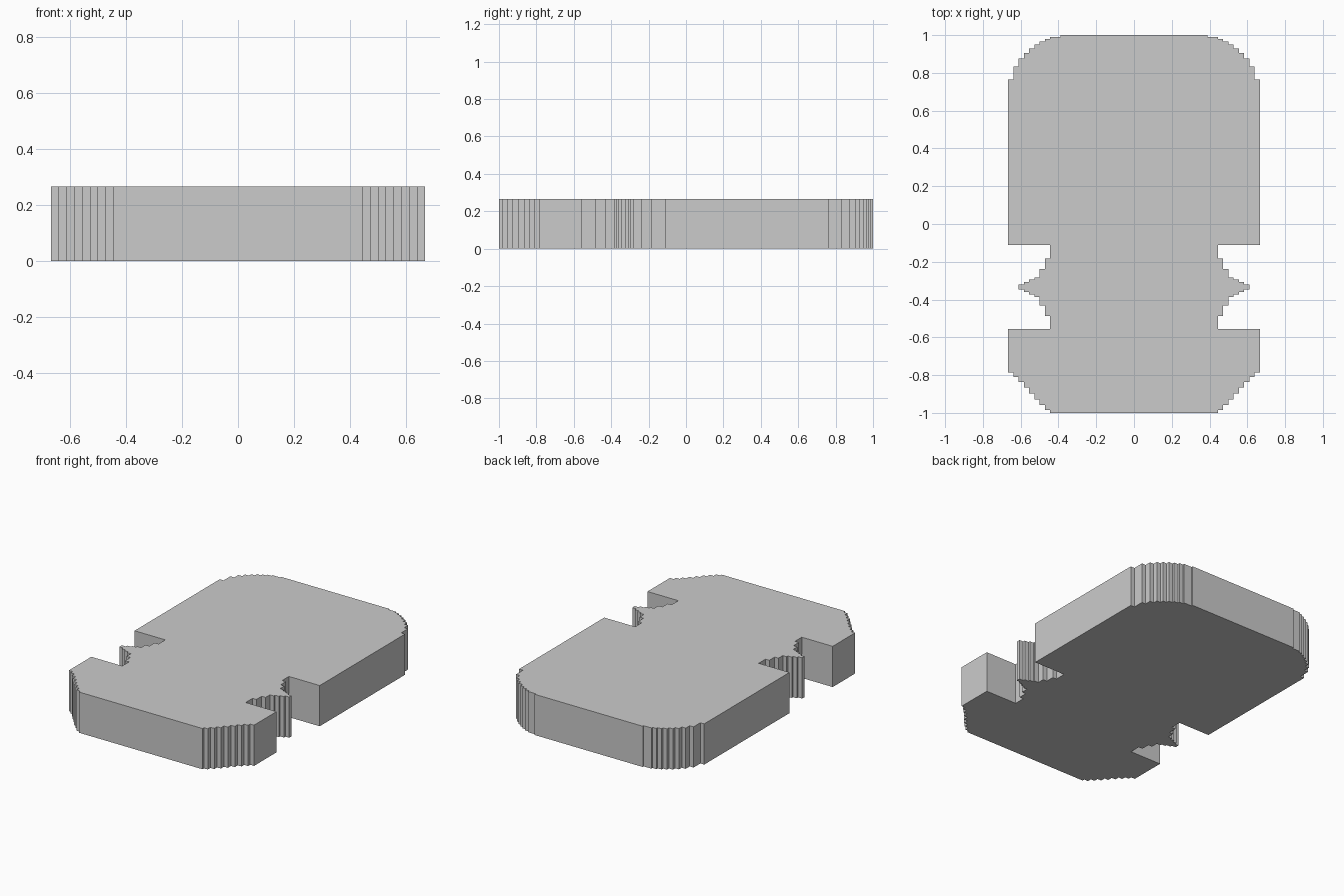
import bpy, bmesh

if "Cube" in bpy.data.objects:
    bpy.data.objects.remove(bpy.data.objects["Cube"])

CELL = 2 / 72      # width of one outline step
HEIGHT = 0.265
NOTCH_Y = -0.334   # centre line of the side notches


def staircase(start_col, start_y, steps):
    """Go up the right side: each step is (y to rise to, new column there)."""
    pts = [(start_col * CELL, start_y)]
    for y, col in steps:
        pts.append((pts[-1][0], y))
        pts.append((col * CELL, y))
    return pts


# Lower chamfered corner
steps = [(y, 17 + i) for i, y in enumerate(
    (-0.985, -0.958, -0.930, -0.898, -0.866, -0.836, -0.809, -0.787))]

# Side notch with a pointed tooth, symmetric about its centre line
tooth = [(0.222, 16), (0.152, 17), (0.097, 18), (0.052, 19),
         (0.040, 20), (0.027, 21), (0.013, 22)]
steps += [(NOTCH_Y - d, col) for d, col in tooth]
outer_cols = [24] + [col for _, col in tooth[:-1]]
steps += [(NOTCH_Y + d, col)
          for (d, _), col in reversed(list(zip(tooth, outer_cols)))]

# Upper rounded corner
steps += [(0.765, 23), (0.835, 22), (0.876, 21), (0.905, 20), (0.928, 19),
          (0.949, 18), (0.965, 17), (0.979, 16), (0.990, 14)]

right = staircase(16, -1.0, steps) + [(14 * CELL, 1.0)]
outline = right + [(-x, y) for x, y in reversed(right)]

# Plate: extrude the stepped outline
bm = bmesh.new()
base = bm.faces.new([bm.verts.new((x, y, 0)) for x, y in outline])
top = bmesh.ops.extrude_face_region(bm, geom=[base], use_keep_orig=True)
bmesh.ops.translate(bm, vec=(0, 0, HEIGHT),
                    verts=[g for g in top["geom"] if isinstance(g, bmesh.types.BMVert)])
bmesh.ops.recalc_face_normals(bm, faces=bm.faces)
mesh = bpy.data.meshes.new("notched_plate")
bm.to_mesh(mesh)
bm.free()
plate = bpy.data.objects.new("notched_plate", mesh)
bpy.context.collection.objects.link(plate)
